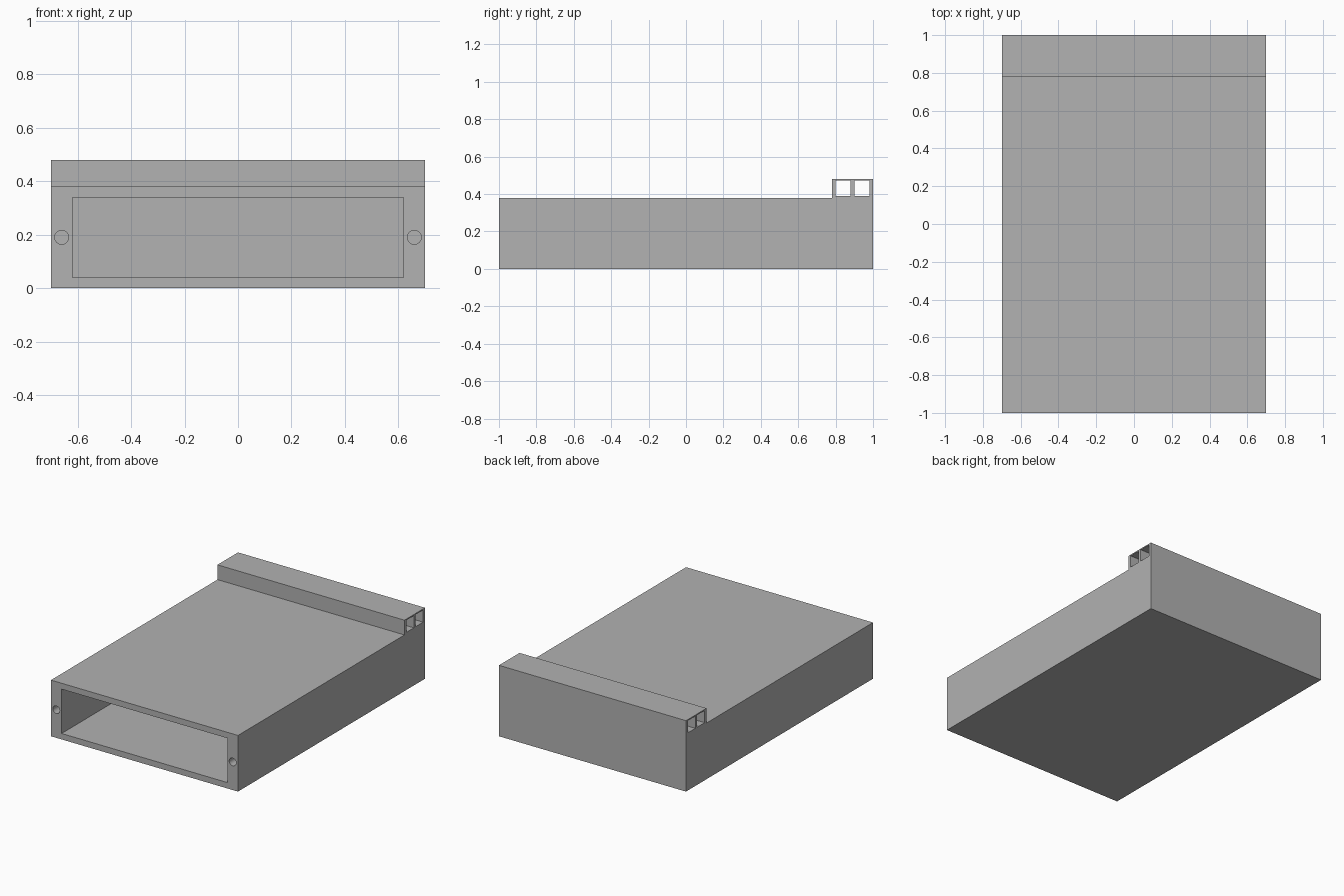
import bpy, bmesh, math

if "Cube" in bpy.data.objects:
    bpy.data.objects.remove(bpy.data.objects["Cube"])

grey = bpy.data.materials.new("plain grey")
grey.diffuse_color = (0.445, 0.445, 0.445, 1)
grey.use_nodes = True
grey.node_tree.nodes["Principled BSDF"].inputs["Base Color"].default_value = grey.diffuse_color


def box_cutter(name, lo, hi):
    bpy.ops.mesh.primitive_cube_add(size=1, location=[(a + b) / 2 for a, b in zip(lo, hi)])
    ob = bpy.context.object
    ob.name = name
    ob.scale = [b - a for a, b in zip(lo, hi)]
    return ob


# Housing: stepped side profile (y, z) extruded across the width
W = 0.70
profile = [(-1, 0), (1, 0), (1, 0.48), (0.78, 0.48), (0.78, 0.38), (-1, 0.38)]
bm = bmesh.new()
side = bm.faces.new([bm.verts.new((-W, y, z)) for y, z in profile])
ext = bmesh.ops.extrude_face_region(bm, geom=[side])
bmesh.ops.translate(bm, vec=(2 * W, 0, 0),
                    verts=[v for v in ext["geom"] if isinstance(v, bmesh.types.BMVert)])
bmesh.ops.recalc_face_normals(bm, faces=bm.faces)
mesh = bpy.data.meshes.new("housing")
bm.to_mesh(mesh)
bm.free()
housing = bpy.data.objects.new("housing", mesh)
bpy.context.collection.objects.link(housing)
mesh.materials.append(grey)

# Front cavity, open at the front only
cutters = [box_cutter("cavity_cutter", (-0.62, -1.1, 0.04), (0.62, 0.96, 0.34))]

# Two square channels running through the rear rail
for y in (0.80, 0.90):
    cutters.append(box_cutter("channel_cutter", (-0.8, y, 0.39), (0.8, y + 0.08, 0.472)))

# Screw holes beside the opening
for x in (-0.66, 0.66):
    bpy.ops.mesh.primitive_cylinder_add(vertices=32, radius=0.026, depth=0.4,
                                        location=(x, -1, 0.19),
                                        rotation=(math.pi / 2, 0, 0))
    bpy.context.object.name = "screw_hole_cutter"
    cutters.append(bpy.context.object)

# Cut everything out of the housing, then remove the cutters
bpy.context.view_layer.objects.active = housing
for c in cutters:
    c.data.materials.append(grey)
    mod = housing.modifiers.new("cut", "BOOLEAN")
    mod.operation = "DIFFERENCE"
    mod.solver = "EXACT"
    mod.object = c
    bpy.ops.object.modifier_apply(modifier=mod.name)
    bpy.data.objects.remove(c)

# Smooth only the round hole walls
bpy.ops.object.select_all(action="DESELECT")
housing.select_set(True)
bpy.ops.object.shade_smooth_by_angle(angle=math.radians(30))
